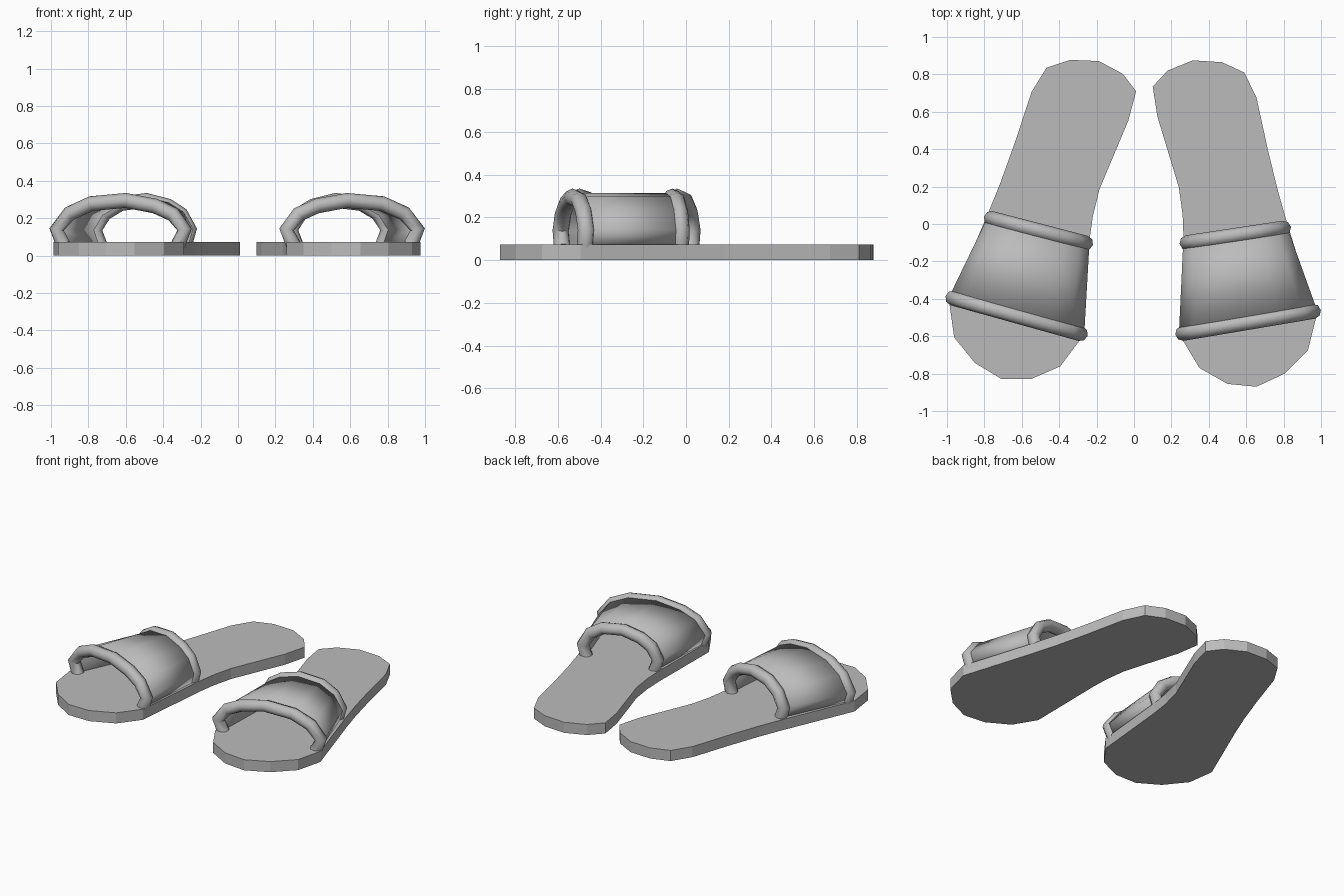
import bpy, bmesh, math
from mathutils import Matrix, Vector

cube = bpy.data.objects.get("Cube")
if cube:
    bpy.data.objects.remove(cube, do_unlink=True)

grey = bpy.data.materials.new("plain_grey")
grey.use_nodes = True
grey.diffuse_color = (0.5, 0.5, 0.5, 1)
grey.node_tree.nodes["Principled BSDF"].inputs["Base Color"].default_value = (0.5, 0.5, 0.5, 1)

# Placement of the right sandal relative to the left one
MIRROR = (Matrix.Translation((0.034, -0.032, 0))
          @ Matrix.Rotation(math.radians(-6), 4, "Z")
          @ Matrix.Scale(-1, 4, (1, 0, 0)))

SOLE_TOP = 0.073
OUTLINE = [(0.10, 0.735), (0.125, 0.575), (0.24, 0.195), (0.26, 0.05), (0.265, -0.08),
           (0.26, -0.62), (0.35, -0.77), (0.50, -0.855), (0.655, -0.87), (0.805, -0.80),
           (0.93, -0.675), (0.975, -0.495), (0.82, 0.0), (0.77, 0.175), (0.715, 0.40),
           (0.655, 0.675), (0.59, 0.81), (0.47, 0.865), (0.315, 0.875), (0.18, 0.82)]
# Arch section: fraction across the foot, height
ARCH = [(0.05, 0.06), (0, 0.14), (0.09, 0.22), (0.23, 0.265), (0.46, 0.295),
        (0.73, 0.278), (0.90, 0.225), (1, 0.14), (0.95, 0.06)]


def arch(a, b):
    a, b = Vector(a), Vector(b)
    return [(*a.lerp(b, u), z) for u, z in ARCH]


FRONT = arch((0.26, -0.585), (0.96, -0.467))
REAR = arch((0.283, -0.10), (0.80, -0.022))


def add(name, mesh):
    mesh.materials.clear()
    mesh.materials.append(grey)
    ob = bpy.data.objects.new(name, mesh)
    bpy.context.collection.objects.link(ob)
    return ob


def sole():
    bm = bmesh.new()
    face = bm.faces.new([bm.verts.new((x, y, 0)) for x, y in OUTLINE])
    top = bmesh.ops.extrude_face_region(bm, geom=[face])["geom"]
    bmesh.ops.translate(bm, vec=(0, 0, SOLE_TOP),
                        verts=[v for v in top if isinstance(v, bmesh.types.BMVert)])
    bmesh.ops.recalc_face_normals(bm, faces=bm.faces[:])
    mesh = bpy.data.meshes.new("sole")
    bm.to_mesh(mesh)
    bm.free()
    return mesh


def piping(path):
    curve = bpy.data.curves.new("piping_path", "CURVE")
    curve.dimensions = "3D"
    curve.bevel_depth = 0.04
    curve.bevel_resolution = 2
    curve.use_fill_caps = True
    spline = curve.splines.new("POLY")
    spline.points.add(len(path) - 1)
    for p, co in zip(spline.points, path):
        p.co = (*co, 1)
    ob = bpy.data.objects.new("piping_path", curve)
    bpy.context.collection.objects.link(ob)
    dg = bpy.context.evaluated_depsgraph_get()
    mesh = bpy.data.meshes.new_from_object(ob.evaluated_get(dg))
    bpy.data.objects.remove(ob, do_unlink=True)
    return mesh


def band():
    bm = bmesh.new()
    f = [bm.verts.new(p) for p in FRONT]
    r = [bm.verts.new(p) for p in REAR]
    for i in range(len(f) - 1):
        bm.faces.new((f[i], f[i + 1], r[i + 1], r[i]))
    mesh = bpy.data.meshes.new("band")
    bm.to_mesh(mesh)
    bm.free()
    return mesh


# Left sandal parts, each copied to the right by mirroring
parts = {"sole": sole(), "strap_band": band(),
         "front_piping": piping(FRONT), "rear_piping": piping(REAR)}
rounded = []
for name, mesh in parts.items():
    other = mesh.copy()
    other.transform(MIRROR)
    other.flip_normals()
    for side, m in (("left", mesh), ("right", other)):
        ob = add(f"{side}_{name}", m)
        if name != "sole":
            rounded.append(ob)
        if name == "strap_band":
            mod = ob.modifiers.new("thickness", "SOLIDIFY")
            mod.thickness = 0.03
            mod.offset = 0.33

# Smooth shading on the straps and piping only
bpy.ops.object.select_all(action="DESELECT")
for ob in rounded:
    ob.select_set(True)
bpy.context.view_layer.objects.active = rounded[0]
bpy.ops.object.shade_smooth_by_angle(angle=math.radians(60))
